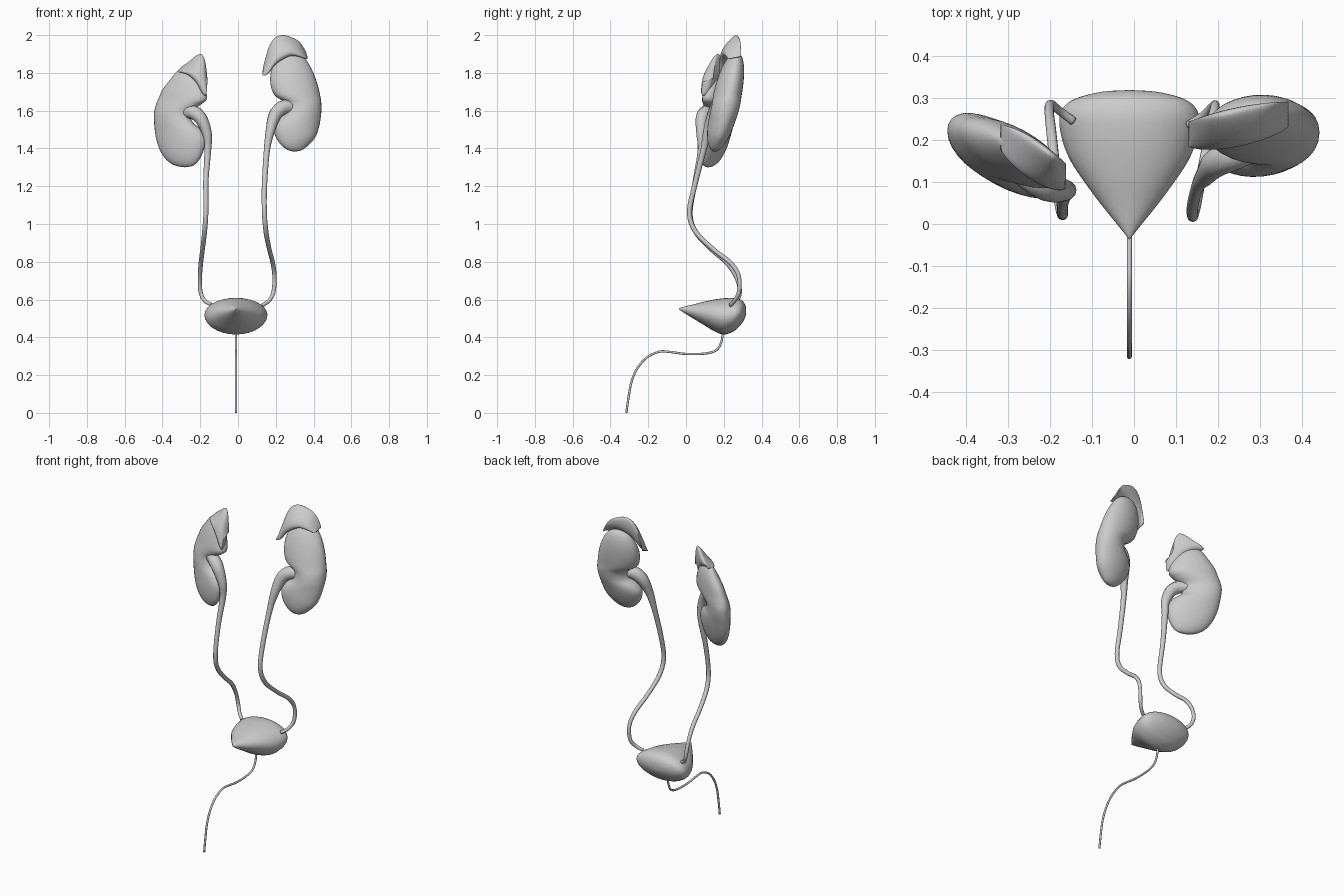
import bpy
import bmesh
from math import sin, cos, pi, sqrt
from mathutils import Vector

cube = bpy.data.objects.get("Cube")
if cube:
    bpy.data.objects.remove(cube)

grey = bpy.data.materials.new("plain grey")
grey.use_nodes = True
GREY = (0.6, 0.6, 0.6, 1)
grey.diffuse_color = GREY
grey.node_tree.nodes["Principled BSDF"].inputs["Base Color"].default_value = GREY


def smooth_steps(points, steps):
    """Catmull-Rom interpolation through tuples of any length."""
    pts = [Vector(p) for p in points]
    result = []
    for i in range(len(pts) - 1):
        a, b, c = pts[max(i - 1, 0)], pts[i], pts[i + 1]
        d = pts[min(i + 2, len(pts) - 1)]
        for k in range(steps):
            t = k / steps
            result.append(0.5 * (2 * b + (c - a) * t
                                 + (2 * a - 5 * b + 4 * c - d) * t * t
                                 + (3 * b - a - 3 * c + d) * t ** 3))
    return result + [pts[-1]]


def loft(name, stations, place, steps=4, sides=28):
    """Skin a row of rings; place(station, cos, sin) gives each point."""
    bm = bmesh.new()
    rings = []
    for s in smooth_steps(stations, steps):
        angles = [2 * pi * k / sides for k in range(sides)]
        rings.append([bm.verts.new(place(s, cos(a), sin(a))) for a in angles])
    for low, high in zip(rings, rings[1:]):
        for k in range(sides):
            j = (k + 1) % sides
            bm.faces.new((low[k], low[j], high[j], high[k]))
    bm.faces.new(rings[0])
    bm.faces.new(rings[-1])
    bmesh.ops.remove_doubles(bm, verts=bm.verts, dist=0.0005)
    bmesh.ops.recalc_face_normals(bm, faces=bm.faces)
    for face in bm.faces:
        face.smooth = True
    mesh = bpy.data.meshes.new(name)
    bm.to_mesh(mesh)
    bm.free()
    mesh.materials.append(grey)
    obj = bpy.data.objects.new(name, mesh)
    bpy.context.collection.objects.link(obj)
    return obj


def kidney(name, stations, middle, lean, turn, depth):
    """Stations are (height, inner edge, outer edge)."""
    bottom, top = stations[0][0], stations[-1][0]
    half = (top - bottom) / 2

    def place(s, c, n):
        z, inner, outer = s
        x = (inner + outer) / 2 + c * (outer - inner) / 2
        rise = (z - bottom) / half - 1
        thick = depth * sqrt(max(0, 1 - abs(rise) ** 2.4))
        y = middle.y + lean * (z - middle.z) + turn * (x - middle.x)
        return Vector((x, y + n * thick, z))
    loft(name, stations, place)


def adrenal(name, stations, middle, turn, depth):
    """Stations are (x, lower edge, upper edge); the ridge is thinner."""
    first, last = stations[0][0], stations[-1][0]

    def place(s, c, n):
        x, low, high = s
        along = 2 * (x - first) / (last - first) - 1
        thick = depth * sqrt(max(0, 1 - along ** 2)) * (1 - 0.35 * n)
        y = middle.y + turn * (x - middle.x) + 0.03 * n
        z = (low + high) / 2 + n * (high - low) / 2
        return Vector((x, y + c * thick, z))
    loft(name, stations, place)


def tube(name, points):
    """Points are (x, y, z, radius)."""
    def frame(i):
        a, b = path[max(i - 1, 0)], path[min(i + 1, len(path) - 1)]
        return (b - a).to_3d().normalized()

    path = smooth_steps(points, 5)
    index = {tuple(p): i for i, p in enumerate(path)}

    def place(s, c, n):
        along = frame(index[tuple(s)])
        side = Vector((1, 0, 0))
        side = (side - along * side.dot(along)).normalized()
        return s.to_3d() + s.w * (c * side + n * along.cross(side))
    # the path is already smooth, so it is skinned without more steps
    loft(name, path, place, steps=1, sides=12)


# Kidneys, lofted upwards with a notch on the inner edge
kidney("left_kidney", [
    (1.383, .30, .30), (1.392, .262, .34), (1.42, .227, .376),
    (1.46, .20, .41), (1.51, .188, .428), (1.55, .208, .436),
    (1.59, .25, .441), (1.64, .252, .441), (1.68, .195, .435),
    (1.74, .172, .421), (1.81, .175, .395), (1.87, .20, .36),
    (1.90, .235, .325), (1.91, .28, .28)],
    Vector((.31, .21, 1.64)), .22, .1, .075)
kidney("right_kidney", [
    (1.30, -.28, -.28), (1.31, -.235, -.335), (1.34, -.205, -.38),
    (1.39, -.182, -.413), (1.45, -.172, -.433), (1.50, -.195, -.441),
    (1.54, -.24, -.444), (1.59, -.252, -.444), (1.63, -.20, -.435),
    (1.66, -.166, -.423), (1.71, -.172, -.40), (1.77, -.2, -.355),
    (1.81, -.24, -.32), (1.822, -.28, -.28)],
    Vector((-.30, .16, 1.56)), .13, -.42, .07)

# Adrenal caps on top of the kidneys
adrenal("left_adrenal", [
    (.13, 1.79, 1.81), (.14, 1.785, 1.86), (.165, 1.80, 1.94),
    (.195, 1.84, 1.985), (.235, 1.87, 2.0), (.28, 1.89, 1.99),
    (.325, 1.885, 1.965), (.355, 1.875, 1.92), (.368, 1.875, 1.885)],
    Vector((.25, .238, 0)), .2, .036)
adrenal("right_adrenal", [
    (-.318, 1.805, 1.815), (-.295, 1.80, 1.835), (-.26, 1.785, 1.86),
    (-.22, 1.745, 1.892), (-.195, 1.70, 1.899), (-.178, 1.68, 1.875),
    (-.167, 1.69, 1.82), (-.162, 1.75, 1.77)],
    Vector((-.23, .155, 0)), -.6, .042)

# Ureters, wide at the kidney and narrow towards the bladder
tube("left_ureter", [
    (.28, .18, 1.62, .035), (.235, .165, 1.615, .038),
    (.195, .145, 1.575, .034), (.17, .115, 1.49, .024),
    (.152, .09, 1.38, .016), (.14, .045, 1.2, .014),
    (.14, .018, 1.06, .013), (.148, .05, .96, .013),
    (.165, .14, .87, .012), (.185, .24, .79, .012),
    (.193, .28, .72, .011), (.188, .28, .64, .011),
    (.165, .258, .595, .01), (.13, .235, .57, .01)])
tube("right_ureter", [
    (-.28, .14, 1.59, .033), (-.235, .105, 1.59, .037),
    (-.195, .085, 1.555, .034), (-.163, .08, 1.475, .025),
    (-.16, .08, 1.39, .018), (-.17, .05, 1.23, .014),
    (-.17, .022, 1.06, .013), (-.177, .05, .96, .013),
    (-.187, .13, .87, .012), (-.197, .22, .79, .012),
    (-.202, .27, .71, .011), (-.198, .285, .64, .011),
    (-.178, .27, .595, .01), (-.145, .245, .575, .01)])


# Bladder, lofted from the pointed front to the round back
def bladder_ring(s, c, n):
    y, width, low, high = s
    return Vector((-.011 + c * width, y, (low + high) / 2 + n * (high - low) / 2))


loft("bladder", [
    (-.037, 0, .55, .55), (-.03, .006, .543, .556), (0, .03, .523, .565),
    (.05, .07, .492, .577), (.1, .107, .462, .59), (.15, .14, .432, .6),
    (.2, .16, .415, .607), (.25, .167, .43, .609), (.28, .155, .455, .603),
    (.3, .125, .48, .592), (.315, .065, .51, .568), (.319, 0, .54, .54)],
    bladder_ring)

# Urethra, curving forwards and down
side_path = [(.195, .43), (.187, .375), (.16, .332), (.1, .314), (0, .312),
             (-.08, .322), (-.14, .324), (-.205, .295), (-.255, .24),
             (-.287, .17), (-.303, .09), (-.316, 0)]
tube("urethra", [(-.011, y, z, .006) for y, z in side_path])
